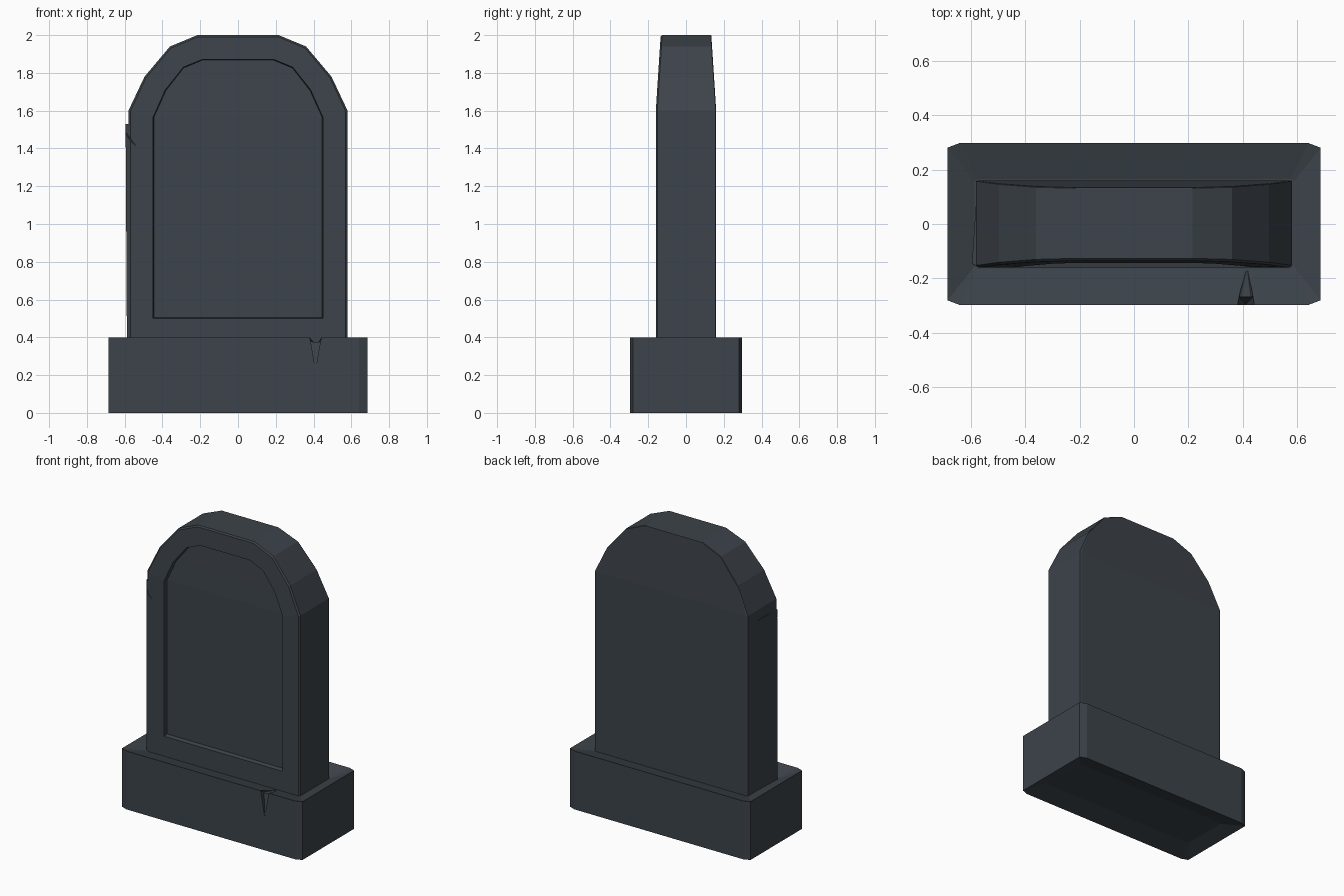
import bpy, bmesh

if "Cube" in bpy.data.objects:
    bpy.data.objects.remove(bpy.data.objects["Cube"])

stone = bpy.data.materials.new("dark_stone")
stone.diffuse_color = (0.045, 0.056, 0.067, 1)
stone.use_nodes = True
stone.node_tree.nodes["Principled BSDF"].inputs["Base Color"].default_value = stone.diffuse_color


def make_object(name, bm):
    bmesh.ops.recalc_face_normals(bm, faces=bm.faces[:])
    mesh = bpy.data.meshes.new(name)
    bm.to_mesh(mesh)
    bm.free()
    mesh.materials.append(stone)
    obj = bpy.data.objects.new(name, mesh)
    bpy.context.collection.objects.link(obj)
    return obj


def hull(name, points):
    bm = bmesh.new()
    for p in points:
        bm.verts.new(p)
    bmesh.ops.convex_hull(bm, input=bm.verts[:])
    loose = [v for v in bm.verts if not v.link_faces]
    bmesh.ops.delete(bm, geom=loose, context='VERTS')
    return make_object(name, bm)


def cut(target, name, points):
    cutter = hull(name, points)
    cutter.hide_render = True
    cutter.hide_set(True)
    mod = target.modifiers.new(name, 'BOOLEAN')
    mod.operation = 'DIFFERENCE'
    mod.solver = 'EXACT'
    mod.object = cutter


def bridge(bm, rings):
    for a, b in zip(rings, rings[1:]):
        for i in range(len(a)):
            j = (i + 1) % len(a)
            bm.faces.new((a[i], a[j], b[j], b[i]))


# Plinth: block with clipped corners, dished on top and underneath
def plinth_ring(bm, corner, z):
    (ax, ay), (bx, by) = corner
    pts = [(ax, ay), (bx, by), (-bx, by), (-ax, ay),
           (-ax, -ay), (-bx, -by), (bx, -by), (ax, -ay)]
    return [bm.verts.new((x, y, z)) for x, y in pts]


edge = [(0.685, 0.28), (0.64, 0.297)]
inner = [(0.585, 0.155), (0.575, 0.165)]
bm = bmesh.new()
rings = [plinth_ring(bm, c, z) for c, z in
         ((inner, 0.035), (edge, 0), (edge, 0.4), (inner, 0.363))]
bridge(bm, rings)
bm.faces.new(rings[0])
bm.faces.new(rings[-1])
base = make_object("plinth", bm)

# Crack in the front of the plinth: shallow top chip and steep lower wedge
cut(base, "crack_top_cutter", [(0.375, -0.32, 0.405), (0.445, -0.32, 0.405),
                               (0.415, -0.16, 0.405), (0.415, -0.16, 0.363),
                               (0.385, -0.265, 0.382), (0.437, -0.265, 0.382),
                               (0.385, -0.32, 0.382), (0.437, -0.32, 0.382)])
cut(base, "crack_wedge_cutter", [(0.383, -0.265, 0.39), (0.438, -0.265, 0.39),
                                 (0.383, -0.32, 0.39), (0.438, -0.32, 0.39),
                                 (0.41, -0.295, 0.23), (0.41, -0.32, 0.23)])

# Tablet: arched profile (right half, bottom to top) stacked as rings
outer = [(0.58, 0.35), (0.58, 1.6), (0.495, 1.78), (0.36, 1.94), (0.215, 2.0)]
back = [(0.57, 0.35), (0.57, 1.597), (0.493, 1.778), (0.359, 1.938), (0.214, 1.998)]
rim = [(0.57, 0.35), (0.57, 1.597), (0.488, 1.773), (0.356, 1.931), (0.213, 1.991)]
panel = [(0.45, 0.5), (0.45, 1.565), (0.385, 1.71), (0.29, 1.83), (0.188, 1.872)]
floor = [(0.446, 0.506), (0.446, 1.563), (0.381, 1.707), (0.288, 1.826), (0.187, 1.868)]


def half_depth(z):
    return 0.16 - max(0, z - 1.6) * 0.065


def ring(bm, half, side, inset):
    pts = half + [(-x, z) for x, z in reversed(half)]
    return [bm.verts.new((x, side * (half_depth(z) - inset), z)) for x, z in pts]


def cap(bm, loop):
    n = len(loop)
    for i in range(n // 2 - 1):
        bm.faces.new((loop[i], loop[i + 1], loop[n - 2 - i], loop[n - 1 - i]))


bm = bmesh.new()
rings = [ring(bm, back, 1, 0), ring(bm, outer, 1, 0.003), ring(bm, outer, -1, 0.008),
         ring(bm, rim, -1, 0), ring(bm, panel, -1, 0), ring(bm, floor, -1, 0.028)]
bridge(bm, rings)
cap(bm, rings[0])
cap(bm, rings[-1])
tablet = make_object("tablet", bm)

# Slight swell along the left front edge, below the chip
swell = hull("edge_swell", [(-0.575, 0.15, 1.53), (-0.575, 0.15, 0.35),
                            (-0.595, -0.145, 1.53), (-0.588, -0.15, 0.35),
                            (-0.57, -0.159, 1.53), (-0.57, -0.159, 0.35)])

# Chip on the left front edge
chip = [(-0.63, -0.2, 1.52), (-0.63, -0.2, 1.46), (-0.53, -0.165, 1.40),
        (-0.61, -0.12, 1.51)]
cut(tablet, "tablet_chip_cutter", chip)
cut(swell, "swell_chip_cutter", chip)
